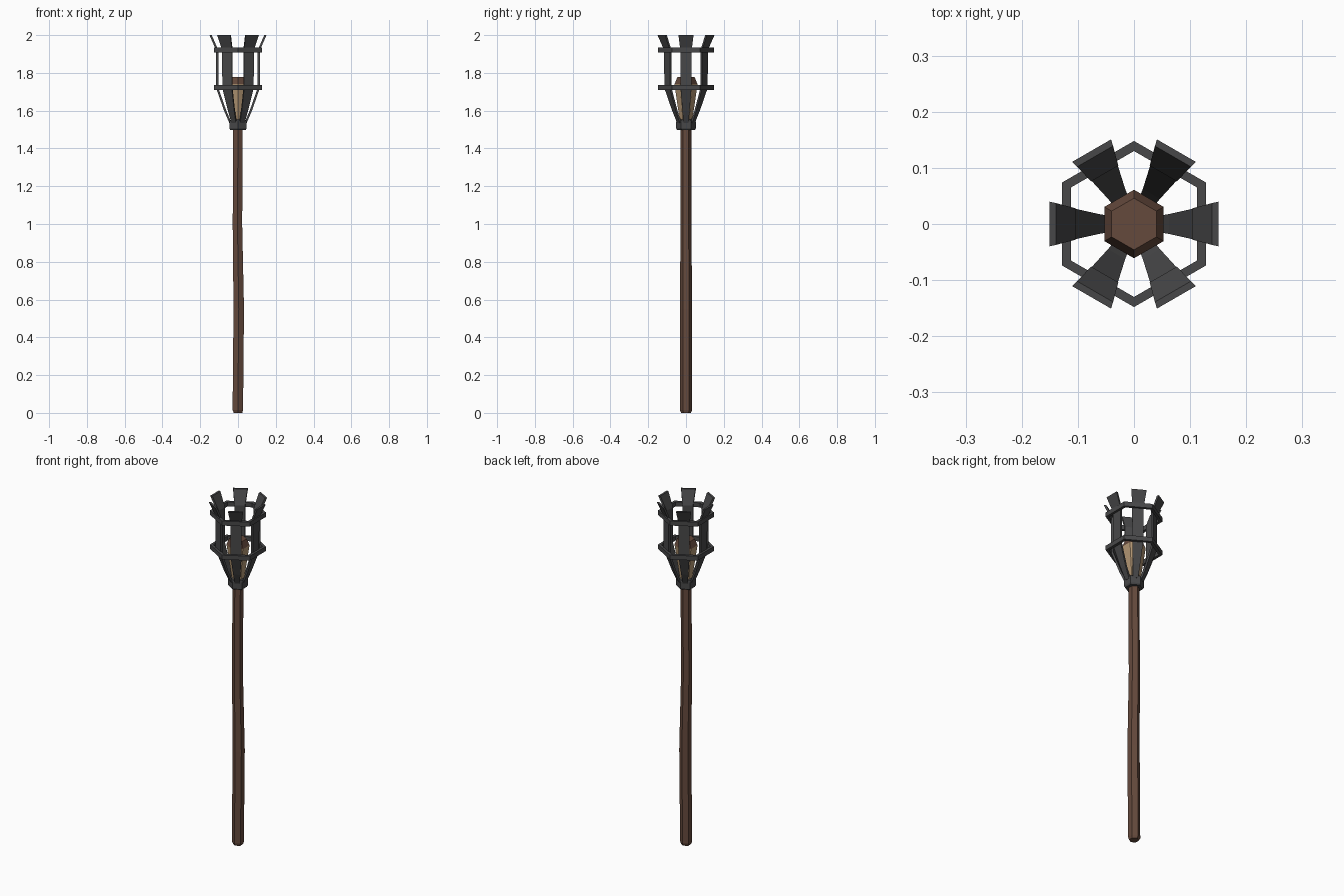
import bpy, bmesh, math
from mathutils import Vector, Matrix

if "Cube" in bpy.data.objects:
    bpy.data.objects.remove(bpy.data.objects["Cube"])


def material(name, rgb):
    m = bpy.data.materials.new(name)
    m.diffuse_color = (*rgb, 1)
    m.use_nodes = True
    m.node_tree.nodes["Principled BSDF"].inputs["Base Color"].default_value = m.diffuse_color
    return m


METAL = material("dark iron", (0.064, 0.064, 0.066))
WOOD = material("brown wood", (0.130, 0.068, 0.046))
TAN = material("tan wrapping", (0.47, 0.32, 0.18))


def finish(name, bm, *mats):
    bmesh.ops.recalc_face_normals(bm, faces=bm.faces)
    me = bpy.data.meshes.new(name)
    bm.to_mesh(me)
    bm.free()
    for m in mats:
        me.materials.append(m)
    ob = bpy.data.objects.new(name, me)
    bpy.context.collection.objects.link(ob)
    return ob


def hexagon(bm, r, z, cx=0, cy=0):
    # six-sided section with corners on the y axis
    return [bm.verts.new((cx + r * math.cos(math.radians(30 + 60 * i)),
                          cy + r * math.sin(math.radians(30 + 60 * i)), z)) for i in range(6)]


def bridge(bm, a, b):
    n = len(a)
    return [bm.faces.new((a[i], a[(i + 1) % n], b[(i + 1) % n], b[i])) for i in range(n)]


def hex_column(name, sections, *mats):
    bm = bmesh.new()
    loops = [hexagon(bm, *s) for s in sections]
    for a, b in zip(loops, loops[1:]):
        bridge(bm, a, b)
    bm.faces.new(loops[0])
    bm.faces.new(loops[-1])
    return finish(name, bm, *mats)


# slightly crooked pole: radius, z, x, y
hex_column("pole", [(0.026, 0.0, 0, 0), (0.032, 0.015, -0.001, 0), (0.032, 0.55, 0.004, 0.001),
                    (0.029, 1.0, -0.003, -0.001), (0.029, 1.53, 0, 0)], WOOD)

# collar with chamfered rims
hex_column("collar", [(0.046, 1.497), (0.052, 1.505), (0.052, 1.543), (0.046, 1.552)], METAL)

# flared torch head, tan sides with a brown chamfered cap
head = hex_column("torch_head", [(0.032, 1.54), (0.061, 1.74), (0.046, 1.777)], TAN, WOOD)
for p in head.data.polygons:
    p.material_index = 1 if p.center.z > 1.745 else 0

# two hexagonal hoops
for name, z in (("lower_hoop", 1.71), ("upper_hoop", 1.908)):
    bm = bmesh.new()
    loops = [hexagon(bm, r, z + dz) for r, dz in ((0.148, 0), (0.148, 0.026), (0.130, 0.026), (0.130, 0))]
    for i in range(4):
        bridge(bm, loops[i], loops[(i + 1) % 4])
    finish(name, bm, METAL)

# six bent straps: outer radius, z, half width
PROFILE = [(0.046, 1.535, 0.014), (0.074, 1.60, 0.019), (0.116, 1.72, 0.029),
           (0.116, 1.92, 0.030), (0.151, 2.0, 0.040)]
THICK = 0.012
for k in range(6):
    bm = bmesh.new()
    loops = []
    for r, z, w in PROFILE:
        loops.append([bm.verts.new(c) for c in ((r, -w, z), (r, w, z),
                                                (r - THICK, w * 0.93, z), (r - THICK, -w * 0.93, z))])
    for a, b in zip(loops, loops[1:]):
        bridge(bm, a, b)
    bm.faces.new(loops[0])
    bm.faces.new(loops[-1])
    bm.transform(Matrix.Rotation(math.radians(60 * k), 4, 'Z'))
    finish(f"strap_{k + 1}", bm, METAL)
